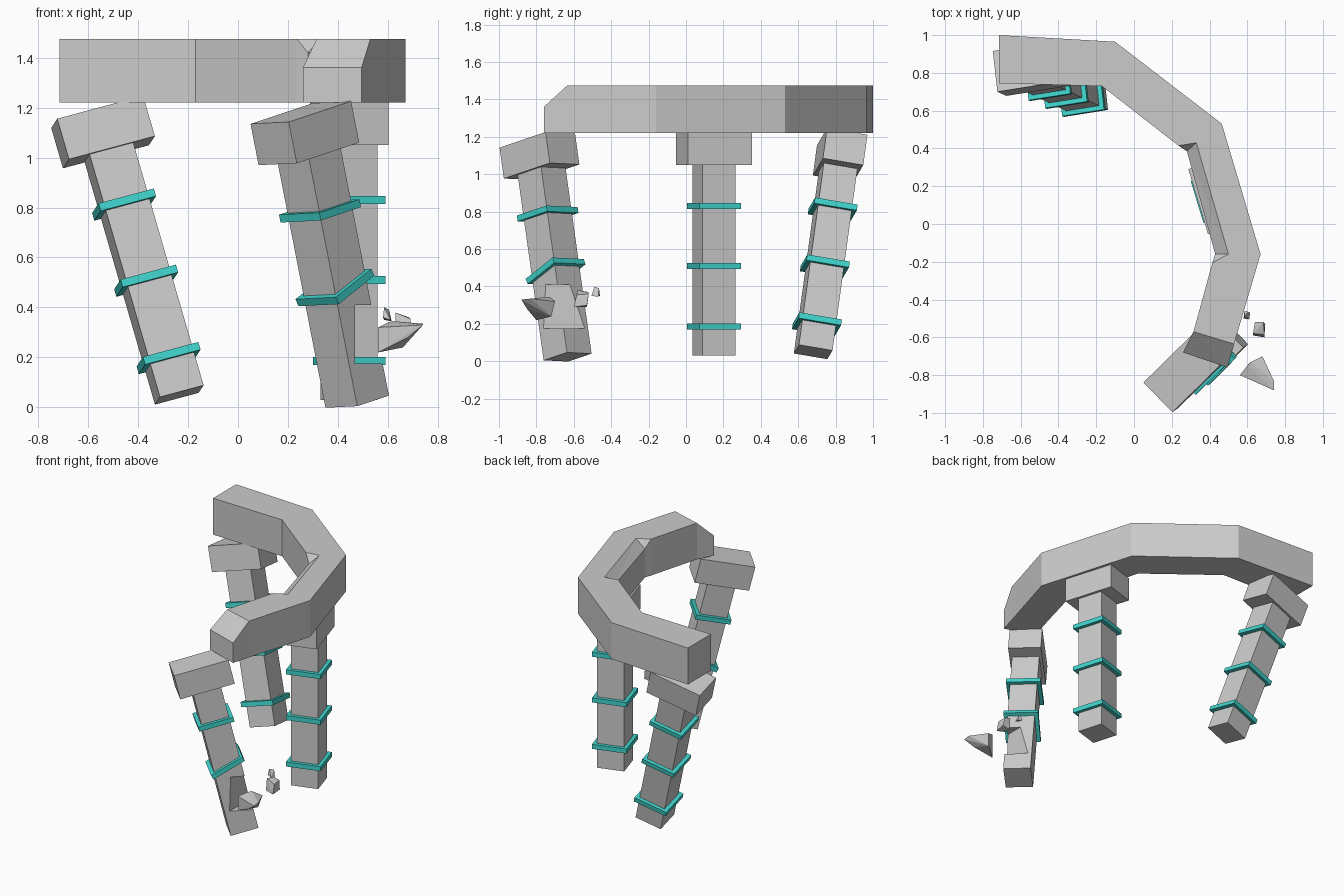
import bpy, bmesh
from mathutils import Vector, Matrix

if "Cube" in bpy.data.objects:
    bpy.data.objects.remove(bpy.data.objects["Cube"])

teal = bpy.data.materials.new("teal")
teal.diffuse_color = (0.05, 0.65, 0.6, 1)
teal.use_nodes = True
teal.node_tree.nodes["Principled BSDF"].inputs["Base Color"].default_value = teal.diffuse_color


def add_object(name, bm, mat=None):
    bmesh.ops.recalc_face_normals(bm, faces=bm.faces)
    me = bpy.data.meshes.new(name)
    bm.to_mesh(me)
    bm.free()
    ob = bpy.data.objects.new(name, me)
    bpy.context.collection.objects.link(ob)
    if mat:
        me.materials.append(mat)
    return ob


def box(name, frame, height, size, mat=None, tilt=0.0):
    """Box centred at a height along a pillar frame; tilt turns it about the frame's x."""
    bm = bmesh.new()
    m = (frame @ Matrix.Translation((0, 0, height)) @ Matrix.Rotation(tilt, 4, 'X')
         @ Matrix.Diagonal((*size, 1)))
    bmesh.ops.create_cube(bm, size=1, matrix=m)
    return add_object(name, bm, mat)


def pillar(name, base, up, along, bands):
    """Leaning square column with capital and bands; returns the column."""
    u = Vector(up).normalized()
    t = Vector(along)
    t = (t - t.dot(u) * u).normalized()
    s = t.cross(u)
    frame = Matrix.Translation(base) @ Matrix((s, t, u)).transposed().to_4x4()
    column = box(name + "_column", frame, 0.51, (0.183, 0.183, 1.02))
    box(name + "_capital", frame, 1.105, (0.22, 0.36, 0.17))
    for i, (h, tilt) in enumerate(bands):
        box(f"{name}_band_{i + 1}", frame, h, (0.232, 0.232, 0.032), teal, tilt)
    return column


# Three pillars; the front one lost its lowest band
three = [(0.155, 0), (0.48, 0), (0.80, 0)]
pillar("left_pillar", (-0.235, 0.68, 0.05), (-0.29, 0.137, 1), (0.95, 0.15, 0.255), three)
pillar("right_pillar", (0.445, 0.15, 0.03), (0, 0, 1), (0.29, -0.957, 0), three)
broken = pillar("front_pillar", (0.477, -0.633, 0.023), (-0.195, -0.14, 1),
                (0.69, 0.68, 0.26), [(0.47, 0.28), (0.785, 0)])

# Notch broken out of the front pillar's outer corner
cutter = box("notch_cutter", Matrix.Translation((0.668, -0.63, 0)), 0.293, (0.4, 0.6, 0.235))
cutter.hide_render = True
cutter.hide_set(True)
mod = broken.modifiers.new("notch", 'BOOLEAN')
mod.operation = 'DIFFERENCE'
mod.solver = 'EXACT'
mod.object = cutter

# Curved beam: (inner xy, outer xy, chipped inner top xy or None, top z)
Z0, ZM, Z1 = 1.22, 1.42, 1.475
sections = [
    ((-0.715, 0.745), (-0.715, 1.0), None, Z1),
    ((-0.17, 0.73), (-0.10, 0.965), None, Z1),
    ((0.235, 0.415), (0.44, 0.55), None, Z1),
    ((0.28, 0.385), (0.465, 0.53), (0.33, 0.43), Z1),
    ((0.43, -0.16), (0.67, -0.16), (0.50, -0.16), Z1),
    ((0.415, -0.205), (0.657, -0.205), None, Z1),
    ((0.315, -0.57), (0.53, -0.635), None, Z1),
    ((0.26, -0.68), (0.495, -0.76), None, 1.36),
]
bm = bmesh.new()
rings = []
for inner, outer, chip, top in sections:
    pts = [(*inner, Z0), (*outer, Z0), (*outer, top), (*(chip or inner), top),
           (*inner, min(ZM, top - 0.05))]
    rings.append([bm.verts.new(p) for p in pts])
for a, b in zip(rings, rings[1:]):
    for i in range(5):
        j = (i + 1) % 5
        bm.faces.new((a[i], a[j], b[j], b[i]))
bm.faces.new(rings[0])
bm.faces.new(rings[-1])
bmesh.ops.triangulate(bm, faces=bm.faces)
add_object("curved_beam", bm)

# Floating rubble beside the notch
rubble = {
    "large_rubble": [(0.56, -0.80, 0.32), (0.56, -0.80, 0.22), (0.68, -0.70, 0.32),
                     (0.60, -0.75, 0.34), (0.74, -0.83, 0.335), (0.74, -0.88, 0.33),
                     (0.68, -0.85, 0.28), (0.66, -0.72, 0.24), (0.62, -0.73, 0.345)],
    "medium_rubble": [(0.63, -0.59, 0.30), (0.69, -0.60, 0.29), (0.695, -0.53, 0.30),
                      (0.64, -0.53, 0.29), (0.63, -0.58, 0.38), (0.69, -0.585, 0.355),
                      (0.685, -0.52, 0.36), (0.64, -0.52, 0.37)],
    "small_rubble": [(0.58, -0.50, 0.36), (0.61, -0.505, 0.35), (0.615, -0.47, 0.345),
                     (0.585, -0.46, 0.35), (0.585, -0.49, 0.40), (0.605, -0.465, 0.39)],
}
for name, pts in rubble.items():
    bm = bmesh.new()
    verts = [bm.verts.new(p) for p in pts]
    hull = bmesh.ops.convex_hull(bm, input=verts)
    loose = [v for v in bm.verts if not v.link_faces]
    bmesh.ops.delete(bm, geom=loose, context='VERTS')
    add_object(name, bm)
